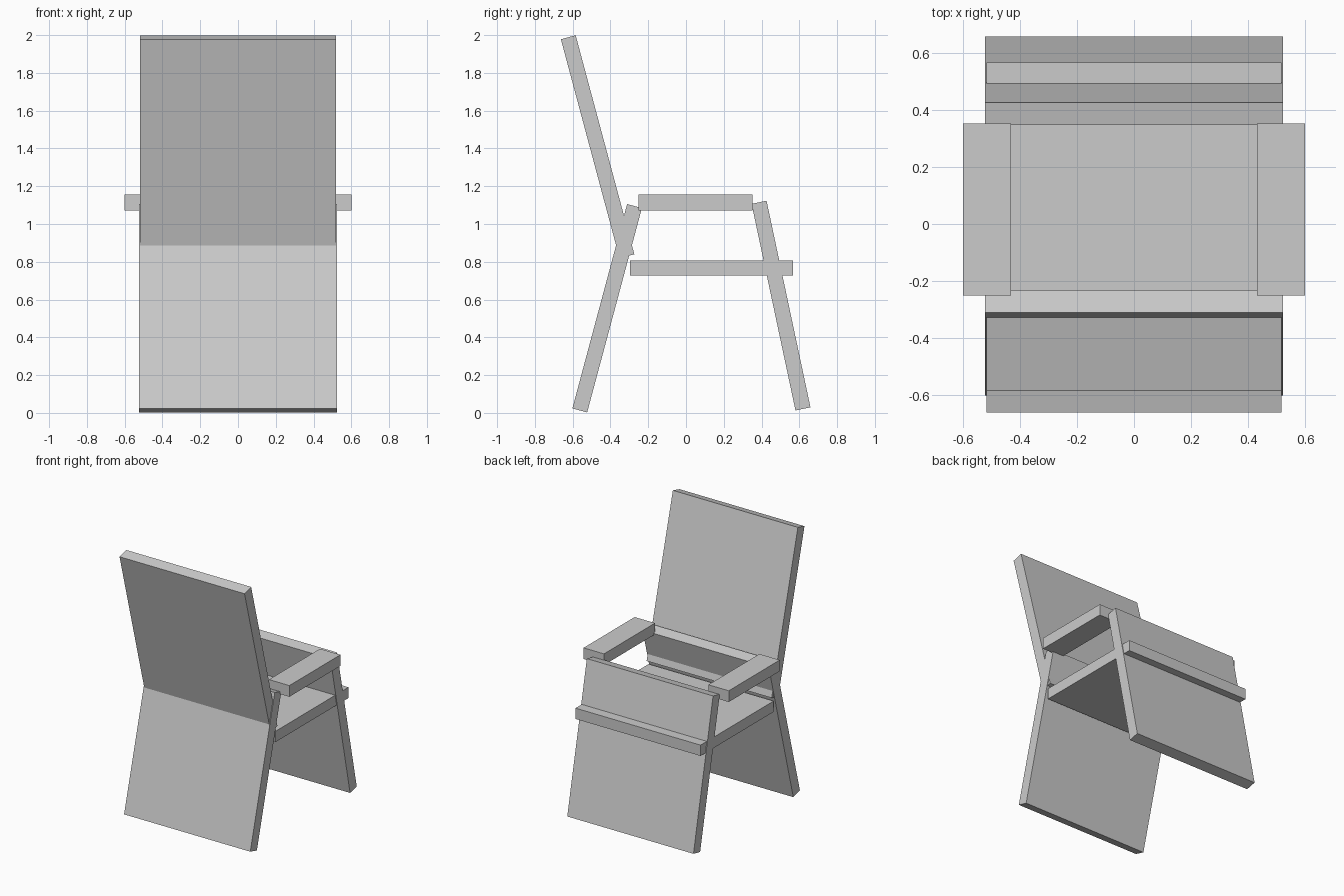
import bpy, bmesh
from math import radians
from mathutils import Matrix

if "Cube" in bpy.data.objects:
    bpy.data.objects.remove(bpy.data.objects["Cube"])


def board(name, size, centre, tilt=0.0):
    """Box of the given size, tilted about the x axis (degrees)."""
    bm = bmesh.new()
    bmesh.ops.create_cube(bm, size=1.0)
    bm.transform(Matrix.Translation(centre) @ Matrix.Rotation(radians(tilt), 4, 'X')
                 @ Matrix.Diagonal((*size, 1.0)))
    mesh = bpy.data.meshes.new(name)
    bm.to_mesh(mesh)
    bm.free()
    obj = bpy.data.objects.new(name, mesh)
    bpy.context.collection.objects.link(obj)
    return obj


T = 0.081  # board thickness

# Leaning panels: the backrest crosses the rear leg panel
board("backrest", (1.036, T, 1.2), (0, -0.468, 1.409), 15)
board("rear_leg_panel", (1.046, T, 1.12), (0, -0.4175, 0.554), -15)
board("front_leg_panel", (1.046, T, 1.118), (0, 0.503, 0.568), 12)

# Seat board runs through the front leg panel
board("seat", (1.036, 0.865, T), (0, 0.135, 0.767))

# Armrests on both sides
for side, x in (("left", -0.517), ("right", 0.517)):
    board(f"{side}_armrest", (0.169, 0.604, 0.084), (x, 0.051, 1.113))
